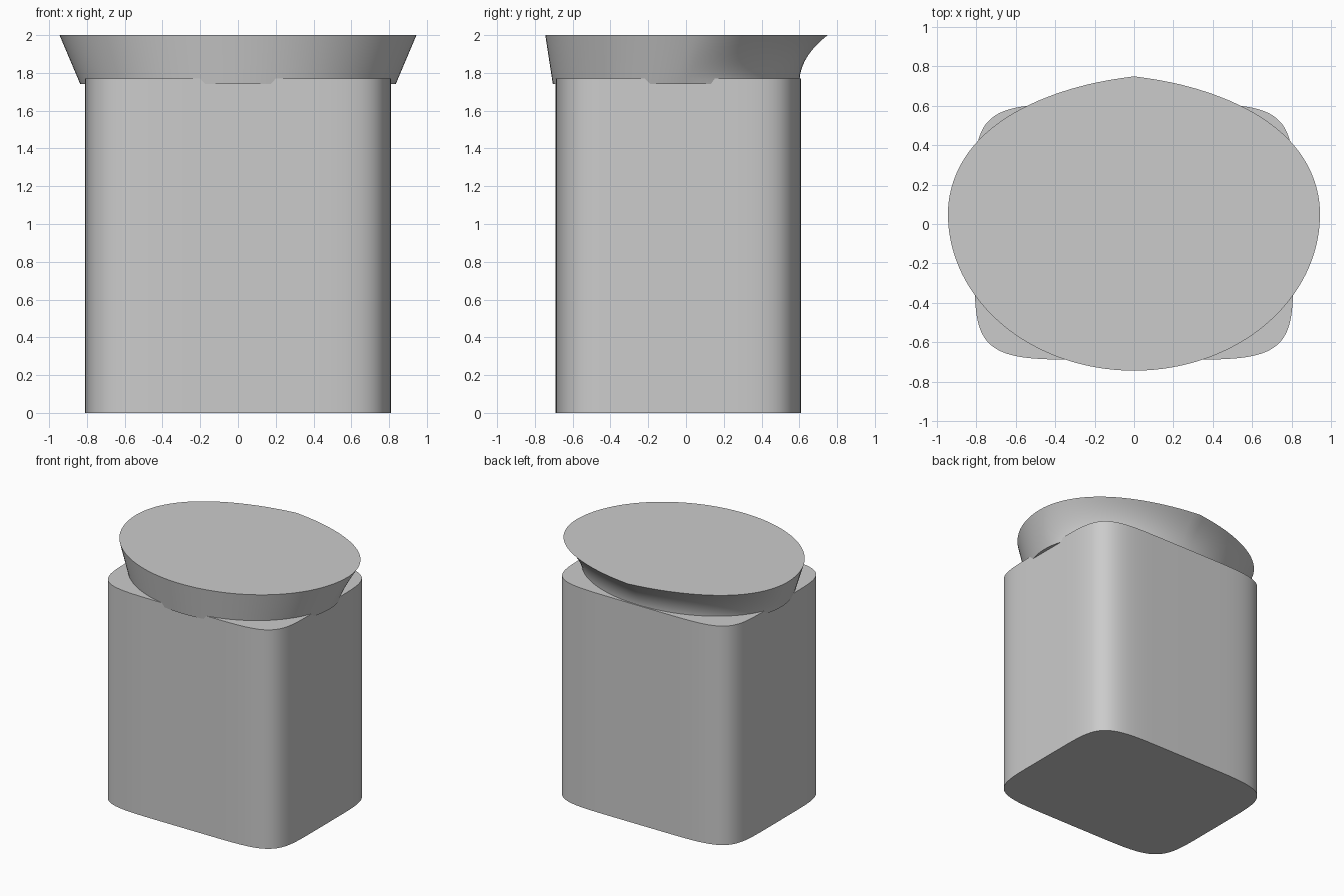
import bpy
import bmesh
from math import sin, cos, pi, copysign, radians

SEGMENTS = 128

cube = bpy.data.objects.get("Cube")
if cube:
    bpy.data.objects.remove(cube, do_unlink=True)

grey = bpy.data.materials.new("light grey")
grey.use_nodes = True
colour = (0.6, 0.6, 0.6, 1.0)
grey.diffuse_color = colour
grey.node_tree.nodes["Principled BSDF"].inputs["Base Color"].default_value = colour


def loft(name, outline, levels):
    """Skin outline(angle, level) -> (x, y, z) over the levels and cap both ends."""
    bm = bmesh.new()
    rings = [[bm.verts.new(outline(2 * pi * i / SEGMENTS, t)) for i in range(SEGMENTS)]
             for t in levels]
    for low, high in zip(rings, rings[1:]):
        for i in range(SEGMENTS):
            j = (i + 1) % SEGMENTS
            bm.faces.new((low[i], low[j], high[j], high[i]))
    bm.faces.new(rings[0][::-1])
    bm.faces.new(rings[-1])
    mesh = bpy.data.meshes.new(name)
    bm.to_mesh(mesh)
    bm.free()
    mesh.materials.append(grey)
    obj = bpy.data.objects.new(name, mesh)
    bpy.context.collection.objects.link(obj)
    bpy.ops.object.select_all(action='DESELECT')
    obj.select_set(True)
    bpy.context.view_layer.objects.active = obj
    bpy.ops.object.shade_smooth_by_angle(angle=radians(35))
    return obj


# Straight body with a rounded rectangular section
def body_outline(a, t):
    def power(v):
        return copysign(abs(v) ** (1 / 3), v)
    return 0.81 * power(cos(a)), -0.04 + 0.65 * power(sin(a)), 1.77 * t


# Flared lid: an oval foot opening to a wider rim with a blunt point at the back
def lid_outline(a, t):
    c, s = cos(a), sin(a)
    foot = (0.835 * c, -0.02 + (0.62 if s > 0 else 0.685) * s)
    if s > 0:
        rim_y = 0.05 + 0.70 * s - 0.065 * abs(c) ** 0.8 * s ** 3
    else:
        rim_y = 0.05 + 0.795 * s
    rim = (0.945 * c, rim_y)
    # the back sweeps outward in a hollow curve, the rest is straight
    k = t ** (1 + 1.2 * max(0, s))
    x, y = (f + (r - f) * k for f, r in zip(foot, rim))
    return x, y, 1.74 + 0.26 * t


loft("body", body_outline, [0, 1])
loft("lid", lid_outline, [i / 10 for i in range(11)])
